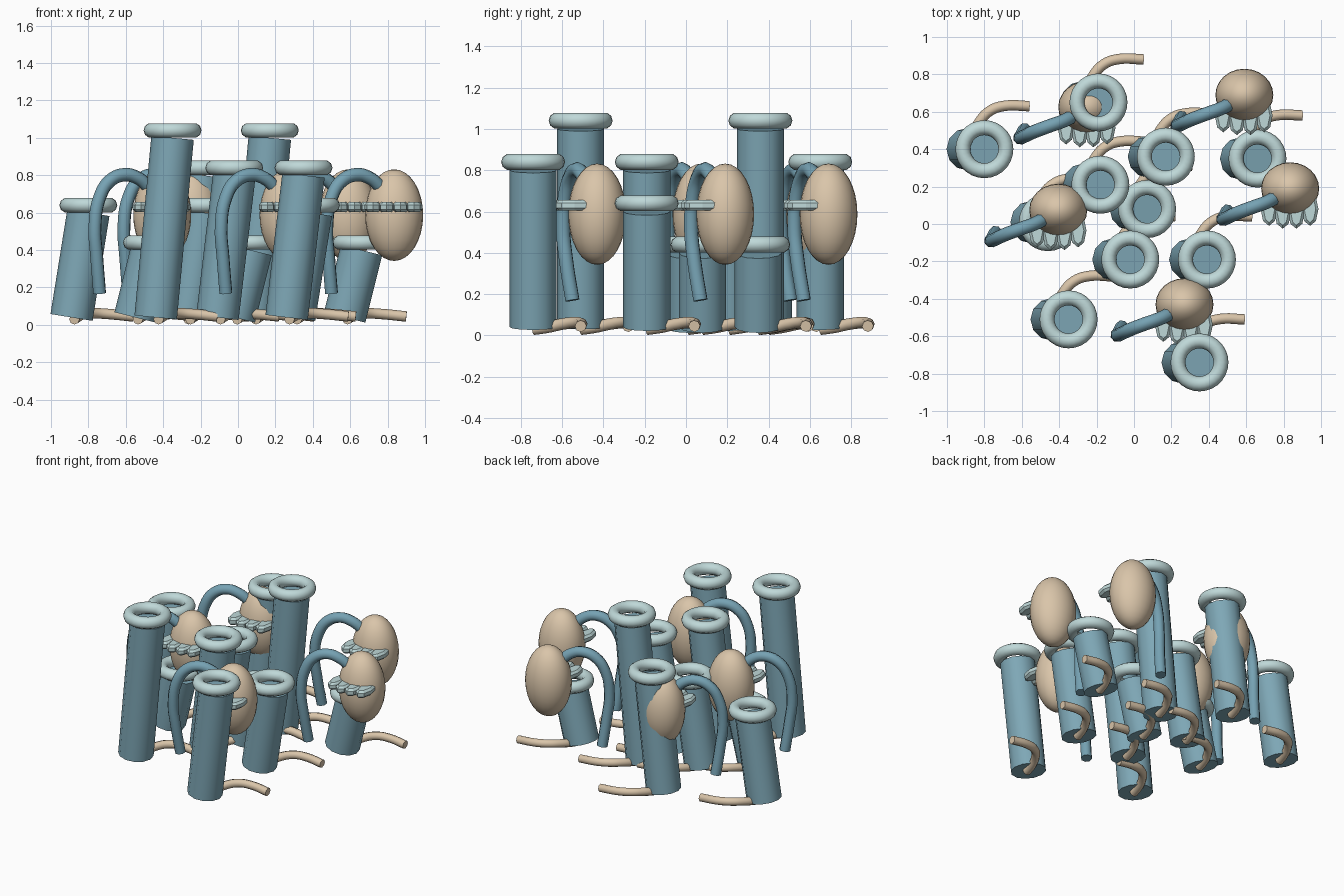
import bpy, bmesh, math
from mathutils import Vector, Matrix

if "Cube" in bpy.data.objects:
    bpy.data.objects.remove(bpy.data.objects["Cube"])


def material(name, rgb):
    m = bpy.data.materials.new(name)
    m.diffuse_color = (*rgb, 1)
    m.use_nodes = True
    m.node_tree.nodes["Principled BSDF"].inputs["Base Color"].default_value = m.diffuse_color
    return m


TEAL = material("teal", (0.21, 0.39, 0.47))
STEM = material("stem_teal", (0.18, 0.36, 0.45))
PALE = material("pale_aqua", (0.52, 0.69, 0.69))
SAND = material("sand", (0.70, 0.56, 0.40))


def finish(bm, name, mat, loc=(0, 0, 0), smooth=True):
    me = bpy.data.meshes.new(name)
    bm.to_mesh(me)
    bm.free()
    me.materials.append(mat)
    ob = bpy.data.objects.new(name, me)
    ob.location = loc
    bpy.context.collection.objects.link(ob)
    if smooth:
        bpy.ops.object.select_all(action='DESELECT')
        ob.select_set(True)
        bpy.context.view_layer.objects.active = ob
        bpy.ops.object.shade_smooth_by_angle(angle=math.radians(40))
    return ob


def leaning_tube(name, bottom, top, radius):
    bottom, top = Vector(bottom), Vector(top)
    axis = top - bottom
    bm = bmesh.new()
    bmesh.ops.create_cone(bm, cap_ends=True, segments=12, radius1=radius,
                          radius2=radius, depth=axis.length)
    # end discs face into the hollow of the tube
    bmesh.ops.reverse_faces(bm, faces=[f for f in bm.faces if len(f.verts) > 4])
    rot = Vector((0, 0, 1)).rotation_difference(axis).to_matrix().to_4x4()
    bm.transform(Matrix.Translation((bottom + top) / 2) @ rot)
    return finish(bm, name, TEAL)


def bent_pipe(name, points, radius, loc, mat):
    cu = bpy.data.curves.new(name, 'CURVE')
    cu.dimensions = '3D'
    cu.bevel_depth = radius
    cu.bevel_resolution = 2
    cu.resolution_u = 5
    cu.use_fill_caps = True
    sp = cu.splines.new('BEZIER')
    sp.bezier_points.add(len(points) - 1)
    for bp, p in zip(sp.bezier_points, points):
        bp.co = p
        bp.handle_left_type = bp.handle_right_type = 'AUTO'
    cu.materials.append(mat)
    ob = bpy.data.objects.new(name, cu)
    ob.location = loc
    bpy.context.collection.objects.link(ob)


def rim(name, loc):
    bpy.ops.mesh.primitive_torus_add(location=loc, major_radius=0.115, minor_radius=0.04,
                                     major_segments=28, minor_segments=10)
    ob = bpy.context.object
    ob.name = name
    ob.data.materials.append(PALE)
    bpy.ops.object.shade_smooth_by_angle(angle=math.radians(60))


# Tubes: rim centre x, y and tube height
TUBES = [(-0.80, 0.40, 0.6), (-0.19, 0.65, 0.8), (0.17, 0.36, 1.0), (0.66, 0.35, 0.4),
         (-0.18, 0.21, 0.6), (0.07, 0.08, 0.4), (-0.02, -0.19, 0.8), (0.39, -0.19, 0.6),
         (-0.35, -0.51, 1.0), (0.35, -0.74, 0.8), (-0.46, 0.01, 0.4)]
ROOT = [(0.015, 0.0, 0.03), (0.03, 0.07, 0.04), (0.06, 0.14, 0.055),
        (0.12, 0.205, 0.062), (0.20, 0.232, 0.058), (0.33, 0.23, 0.045)]
for i, (x, y, h) in enumerate(TUBES, 1):
    leaning_tube(f"tube_{i}", (x - 0.09, y, 0.04), (x, y, h), 0.114)
    rim(f"rim_{i}", (x, y, h + 0.04))
    bent_pipe(f"root_{i}", ROOT, 0.028, (x - 0.09, y, 0), SAND)

# Pods hanging from hooked stems, each with a row of claws in front
PODS = [(0.59, 0.69), (0.835, 0.19), (0.27, -0.43), (-0.405, 0.075), (-0.25, 0.625)]
HOOK = [(-0.335, -0.12, 0.17), (-0.35, -0.15, 0.36), (-0.36, -0.165, 0.52),
        (-0.335, -0.155, 0.68), (-0.28, -0.13, 0.77), (-0.20, -0.10, 0.803),
        (-0.13, -0.075, 0.785), (-0.07, -0.045, 0.735)]
for i, (x, y) in enumerate(PODS, 1):
    bm = bmesh.new()
    bmesh.ops.create_uvsphere(bm, u_segments=24, v_segments=16, radius=1)
    bm.transform(Matrix.Diagonal((0.155, 0.14, 0.245, 1)))
    finish(bm, f"pod_{i}", SAND, (x, y, 0.587))

    bent_pipe(f"hooked_stem_{i}", HOOK, 0.036, (x, y, 0), STEM)

    for k in range(4):
        bm = bmesh.new()
        bmesh.ops.create_cone(bm, cap_ends=True, segments=8, radius1=1, radius2=1, depth=1)
        bm.transform(Matrix.Diagonal((0.045, 0.09, 0.052, 1)))
        bmesh.ops.bevel(bm, geom=[e for e in bm.edges
                                  if abs(e.verts[0].co.z - e.verts[1].co.z) < 1e-4],
                        offset=0.014, segments=1, affect='EDGES')
        inner = k in (1, 2)
        finish(bm, f"claw_{i}_{k + 1}", PALE,
               (x - 0.113 + 0.073 * k, y - (0.125 if inner else 0.11), 0.63), False)
